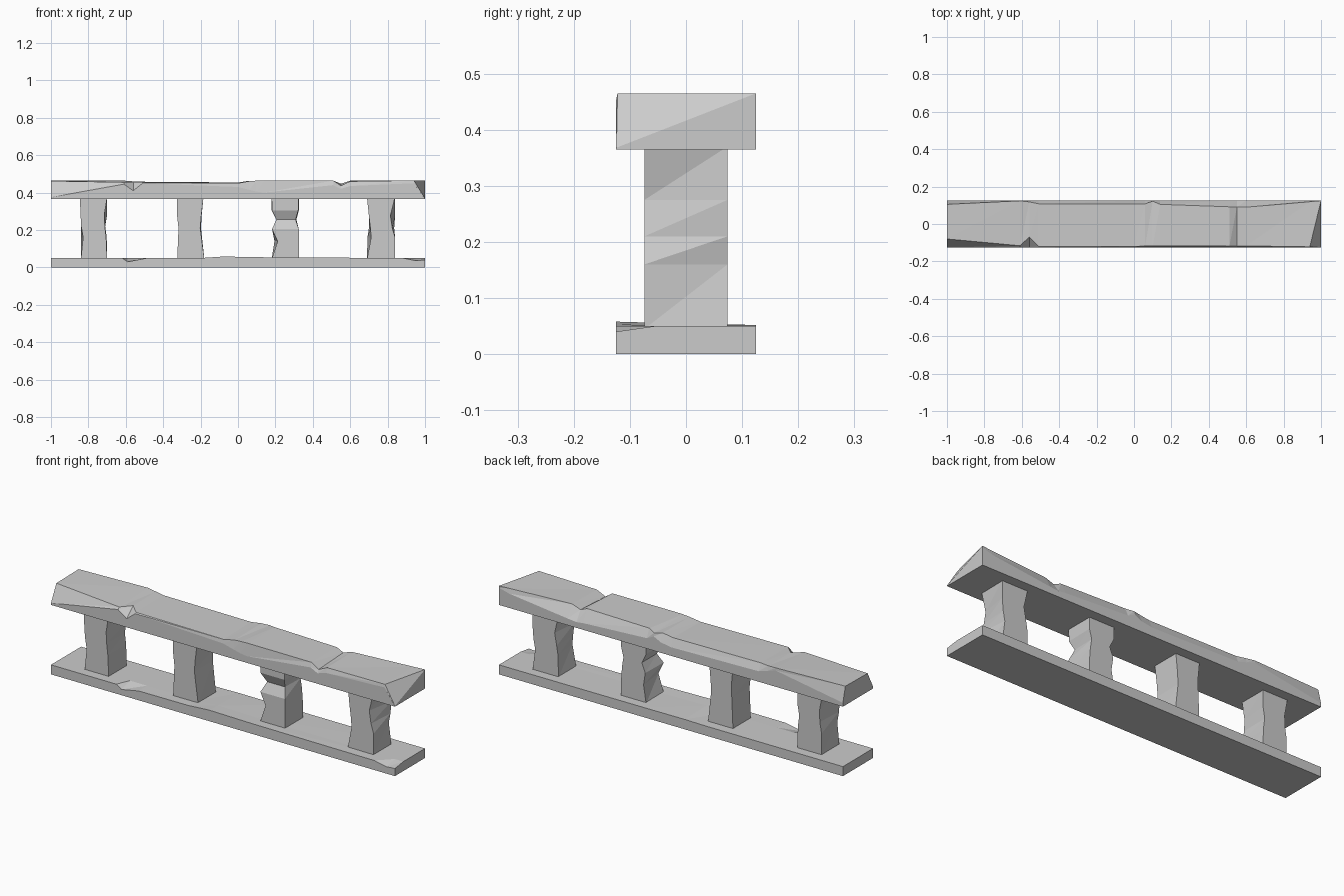
import bpy, bmesh


def loft(name, rings):
    """Skin a list of equal-length point rings with triangles and cap both ends."""
    bm = bmesh.new()
    vs = [[bm.verts.new(p) for p in ring] for ring in rings]
    n = len(rings[0])
    for a, b in zip(vs, vs[1:]):
        for i in range(n):
            j = (i + 1) % n
            bm.faces.new((a[i], a[j], b[j]))
            bm.faces.new((a[i], b[j], b[i]))
    bm.faces.new(vs[0])
    bm.faces.new(vs[-1])
    bmesh.ops.recalc_face_normals(bm, faces=bm.faces)
    mesh = bpy.data.meshes.new(name)
    bm.to_mesh(mesh)
    bm.free()
    obj = bpy.data.objects.new(name, mesh)
    bpy.context.collection.objects.link(obj)
    return obj


W = 0.125   # half depth of rail and base
P = 0.074   # half depth of pillars

# Worn base slab: x, front edge z, front inner z, back edge z
base = [
    (-1.00, .050, .050, .050), (-.62, .050, .050, .050),
    (-.59, .030, .050, .050), (-.49, .049, .050, .050),
    (-.20, .050, .050, .050), (-.08, .058, .056, .052),
    (.15, .054, .052, .051), (.88, .050, .050, .050),
    (.95, .036, .050, .050), (1.00, .040, .050, .050),
]
loft("base_slab", [[(x, -W, 0), (x, -W, zf), (x, -.055, zi), (x, W, zb), (x, W, 0)]
                   for x, zf, zi, zb in base])

# Chipped top rail: x, front break z, front top y z, back top y z, back break z
rail = [
    (-1.00, .375, -.080, .462, .105, .465, .385),
    (-.61, .445, -.116, .455, .124, .464, .450),
    (-.56, .410, -.070, .458, .118, .460, .435),
    (-.51, .450, -.119, .455, .108, .458, .420),
    (0.00, .430, -.121, .450, .108, .454, .410),
    (.06, .415, -.117, .461, .108, .463, .420),
    (.10, .405, -.117, .464, .122, .458, .440),
    (.14, .400, -.117, .465, .105, .465, .420),
    (.51, .440, -.117, .464, .092, .464, .400),
    (.55, .420, -.117, .437, .090, .447, .395),
    (.60, .435, -.117, .460, .090, .464, .400),
    (.94, .450, -.122, .465, .119, .465, .440),
    (1.00, .367, -.124, .368, .125, .465, .455),
]
loft("top_rail", [[(x, -W, .365), (x, -W, fz), (x, ty, tz), (x, by, bz), (x, W, mz), (x, W, .365)]
                  for x, fz, ty, tz, by, bz, mz in rail])

# Chipped pillars: z, front left x, front right x, back left x, back right x, front y
pillars = {
    "pillar_1": [(.045, -.840, -.700, -.840, -.700, -P), (.16, -.828, -.705, -.840, -.702, -P),
                 (.22, -.838, -.712, -.830, -.710, -P), (.28, -.842, -.715, -.828, -.700, -P),
                 (.370, -.845, -.700, -.845, -.700, -P)],
    "pillar_2": [(.045, -.325, -.180, -.325, -.180, -P), (.21, -.318, -.202, -.318, -.198, -P),
                 (.27, -.325, -.197, -.315, -.195, -P), (.370, -.325, -.185, -.325, -.185, -P)],
    "pillar_3": [(.045, .180, .325, .180, .325, -P), (.14, .212, .325, .195, .325, -P),
                 (.205, .182, .325, .185, .320, -P), (.255, .205, .308, .205, .312, -.05),
                 (.305, .182, .322, .180, .325, -P), (.370, .180, .325, .180, .325, -P)],
    "pillar_4": [(.045, .690, .840, .690, .840, -P), (.16, .712, .840, .692, .825, -P),
                 (.21, .708, .825, .700, .835, -P), (.275, .700, .815, .712, .840, -P),
                 (.370, .690, .838, .690, .840, -P)],
}
for name, levels in pillars.items():
    loft(name, [[(fl, yf, z), (fr, yf, z), (br, P, z), (bl, P, z)]
                for z, fl, fr, bl, br, yf in levels])
